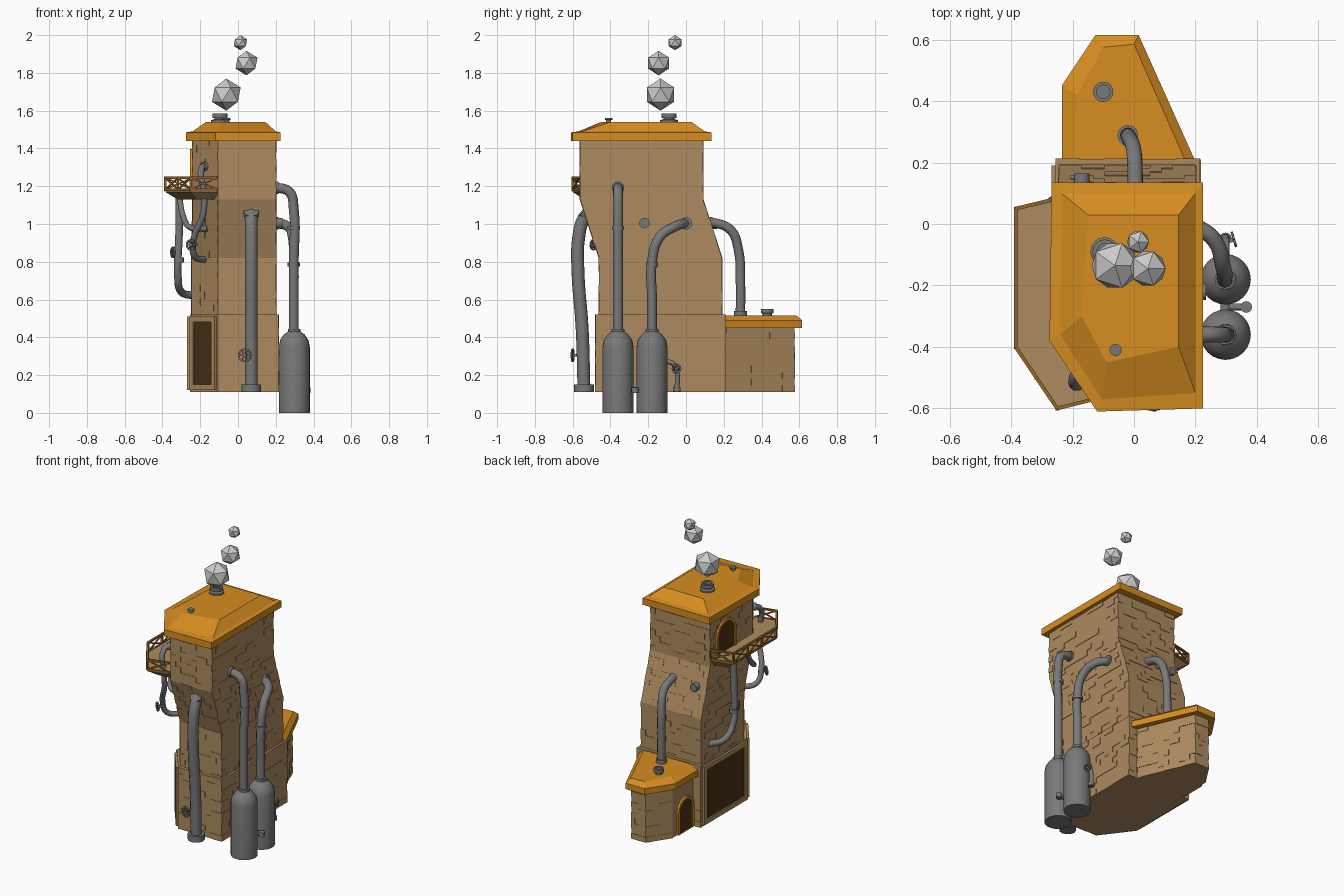
import bpy, bmesh, math, random
from mathutils import Vector, Matrix

if "Cube" in bpy.data.objects:
    bpy.data.objects.remove(bpy.data.objects["Cube"])

random.seed(4)

def material(name, rgb):
    m = bpy.data.materials.new(name)
    m.diffuse_color = (*rgb, 1)
    m.use_nodes = True
    m.node_tree.nodes["Principled BSDF"].inputs["Base Color"].default_value = m.diffuse_color
    return m

STONE = material("stone", (0.42, 0.26, 0.115))
ROOF = material("roof_orange", (0.68, 0.27, 0.015))
WOOD = material("wood", (0.30, 0.13, 0.025))
DARK = material("dark_wood", (0.07, 0.032, 0.01))
METAL = material("metal", (0.19, 0.19, 0.19))

def finish(name, bm, mat=None, smooth=False):
    bmesh.ops.recalc_face_normals(bm, faces=bm.faces)
    me = bpy.data.meshes.new(name)
    bm.to_mesh(me)
    bm.free()
    ob = bpy.data.objects.new(name, me)
    bpy.context.collection.objects.link(ob)
    if mat:
        me.materials.append(mat)
    if smooth:
        smooth_object(ob)
    return ob

def smooth_object(ob):
    bpy.ops.object.select_all(action='DESELECT')
    ob.select_set(True)
    bpy.context.view_layer.objects.active = ob
    bpy.ops.object.shade_smooth_by_angle(angle=math.radians(40))

def loft(name, sections, mat):
    """Stack polygon sections (points, z) into a closed solid."""
    bm = bmesh.new()
    rings = [[bm.verts.new((x, y, z)) for x, y in pts] for pts, z in sections]
    n = len(rings[0])
    for a, b in zip(rings, rings[1:]):
        for i in range(n):
            j = (i + 1) % n
            bm.faces.new((a[i], a[j], b[j], b[i]))
    bm.faces.new(rings[0])
    bm.faces.new(rings[-1])
    return finish(name, bm, mat)

def lathe(name, profile, centre, mat=METAL, axis=(0, 0, 1), sides=16):
    """Turn (radius, height) pairs around an axis."""
    bm = bmesh.new()
    rot = Vector(axis).to_track_quat('Z', 'Y')
    rings = []
    for r, h in profile:
        rings.append([bm.verts.new(rot @ Vector((r * math.cos(t), r * math.sin(t), h)) + Vector(centre))
                      for t in (math.tau * k / sides for k in range(sides))])
    for a, b in zip(rings, rings[1:]):
        for i in range(sides):
            j = (i + 1) % sides
            bm.faces.new((a[i], a[j], b[j], b[i]))
    bm.faces.new(rings[0])
    bm.faces.new(rings[-1])
    return finish(name, bm, mat, True)

def collar(name, centre, r, h, axis=(0, 0, 1)):
    return lathe(name, [(r, -h / 2), (r, h / 2)], centre, METAL, axis, 12)

def pipe(name, points, r):
    cu = bpy.data.curves.new(name, 'CURVE')
    cu.dimensions = '3D'
    cu.bevel_depth, cu.bevel_resolution, cu.resolution_u = r, 4, 5
    cu.use_fill_caps = True
    sp = cu.splines.new('BEZIER')
    sp.bezier_points.add(len(points) - 1)
    for p, co in zip(sp.bezier_points, points):
        p.co = co
        p.handle_left_type = p.handle_right_type = 'AUTO'
    cu.materials.append(METAL)
    ob = bpy.data.objects.new(name, cu)
    bpy.context.collection.objects.link(ob)
    bpy.ops.object.select_all(action='DESELECT')
    ob.select_set(True)
    bpy.context.view_layer.objects.active = ob
    bpy.ops.object.convert(target='MESH')
    smooth_object(bpy.context.object)

def beam(bm, a, b, t):
    a, b = Vector(a), Vector(b)
    m = Matrix.Translation((a + b) / 2) @ (b - a).to_track_quat('Z', 'Y').to_matrix().to_4x4()
    bmesh.ops.create_cube(bm, size=1, matrix=m @ Matrix.Diagonal((t, t, (b - a).length, 1)))

def valve(name, centre, axis, r=0.032):
    rot = Vector(axis).to_track_quat('Z', 'Y')
    bm = bmesh.new()
    rim = [rot @ Vector((r * math.cos(k * math.tau / 12), r * math.sin(k * math.tau / 12), 0)) + Vector(centre)
           for k in range(12)]
    for k in range(12):
        beam(bm, rim[k], rim[(k + 1) % 12], 0.008)
    for k in range(0, 6, 2):
        beam(bm, rim[k], rim[k + 6], 0.006)
    beam(bm, centre, Vector(centre) - Vector(axis).normalized() * 0.05, 0.014)
    finish(name, bm, METAL)

def bricks(name, sections, skip=()):
    """Scatter slightly raised bricks over the walls of a lofted body."""
    bm = bmesh.new()
    for (pa, za), (pb, zb) in zip(sections, sections[1:]):
        n = len(pa)
        for i in range(n):
            if i in skip:
                continue
            j = (i + 1) % n
            a, b = Vector((*pa[i], za)), Vector((*pa[j], za))
            d, c = Vector((*pb[i], zb)), Vector((*pb[j], zb))
            nrm = (b - a).cross(a - d).normalized()
            if nrm.dot(Vector((-(b - a).y, (b - a).x, 0))) < 0:
                nrm = -nrm
            cols = max(2, round((b - a).length / 0.075))
            rows = max(2, round((d - a).length / 0.036))
            for row in range(rows):
                for col in range(cols):
                    if random.random() > 0.38:
                        continue
                    u0 = (col + 0.5 * (row % 2)) / cols
                    u1 = min(1, u0 + 1 / cols)
                    v0, v1 = row / rows, (row + 1) / rows
                    q = [a.lerp(b, u).lerp(d.lerp(c, u), v)
                         for u, v in ((u0, v0), (u1, v0), (u1, v1), (u0, v1))]
                    lo = [bm.verts.new(p - nrm * 0.002) for p in q]
                    hi = [bm.verts.new(p + nrm * 0.003) for p in q]
                    bm.faces.new(hi)
                    for k in range(4):
                        m = (k + 1) % 4
                        bm.faces.new((lo[k], lo[m], hi[m], hi[k]))
    finish(name, bm, STONE)

def door(name, foot, normal, w, h, arched, trim, t=0.018):
    """Dark panel in a raised frame; foot is the bottom centre on the wall."""
    n = Vector(normal).normalized()
    u = Vector((0, 0, 1)).cross(n)
    def outline(g):
        half, top = w / 2 + g, h + g
        if not arched:
            return [(-half, -g), (half, -g), (half, top), (-half, top)]
        arc = [(half * math.cos(k * math.pi / 8), h - w / 2 + half * math.sin(k * math.pi / 8)) for k in range(9)]
        return [(-half, 0), (half, 0)] + arc
    def place(bm, pts, d):
        return [bm.verts.new(Vector(foot) + u * x + Vector((0, 0, z)) + n * d) for x, z in pts]
    bm = bmesh.new()
    bm.faces.new(place(bm, outline(0), 0.005))
    finish(name, bm, DARK)
    bm = bmesh.new()
    rings = [place(bm, outline(g), d) for g, d in ((0, 0), (0, 0.014), (t, 0.014), (t, 0))]
    for a, b in zip(rings, rings[1:]):
        for i in range(len(a)):
            j = (i + 1) % len(a)
            bm.faces.new((a[i], a[j], b[j], b[i]))
    finish(name + "_frame", bm, trim)

# Tower: base plinth and flared upper body
base = [(-.255, .21), (.215, .21), (.215, -.48), (-.105, -.48), (-.255, -.28)]
mid = [(-.245, .19), (.20, .19), (.20, -.46), (-.105, -.46), (-.245, -.26)]
top = [(-.24, .09), (.20, .09), (.20, -.56), (-.105, -.56), (-.24, -.36)]
base_s = [(base, 0.11), (base, 0.52)]
body_s = [(mid, 0.50), (mid, 0.82), (top, 1.13), (top, 1.45)]
loft("tower_base", base_s, STONE)
loft("tower_body", body_s, STONE)
bricks("base_bricks", base_s, skip=(3, 4))
bricks("body_bricks", body_s)

# Tower roof
rim = [(-.268, .135), (.225, .135), (.225, -.60), (-.12, -.61), (-.275, -.38)]
slope = [(-.235, .10), (.20, .10), (.20, -.55), (-.105, -.57), (-.24, -.36)]
crown = [(-.15, .03), (.145, .03), (.145, -.40), (-.09, -.45), (-.17, -.30)]
loft("roof", [(rim, 1.44), (rim, 1.485), (slope, 1.49), (crown, 1.54)], ROOF)

# Rear annex with roof
annex = [(-.20, .18), (-.20, .43), (-.105, .575), (-.0, .575), (.165, .18)]
annex_s = [(annex, 0.11), (annex, 0.46)]
loft("annex", annex_s, STONE)
bricks("annex_bricks", annex_s, skip=(0, 4))
eave = [(-.235, .20), (-.235, .45), (-.125, .615), (.015, .615), (.197, .21)]
cap = [(-.19, .20), (-.185, .42), (-.10, .575), (0, .585), (.165, .21)]
loft("annex_roof", [(eave, 0.45), (eave, 0.49), (cap, 0.515)], ROOF)

# Doors and large shutters
door("annex_door", (-.20, .30, .112), (-1, 0, 0), 0.13, 0.21, True, ROOF)
door("balcony_door", (-.24, -.07, 1.17), (-1, 0, 0), 0.17, 0.21, True, ROOF)
door("side_shutter", (-.255, -.04, .15), (-1, 0, 0), 0.40, 0.33, False, STONE, 0.03)
door("corner_shutter", (-.18, -.38, .15), (-.20, -.15, 0), 0.16, 0.33, False, STONE, 0.03)

# Balcony floor and cross-braced railing
edge = [(-.24, .085), (-.385, .05), (-.385, -.40), (-.25, -.60), (-.11, -.565)]
under = [(-.20, .06), (-.32, .03), (-.32, -.37), (-.22, -.54), (-.10, -.53)]
loft("balcony_floor", [(under, 1.13), (edge, 1.17), (edge, 1.185)], STONE)
bm = bmesh.new()
for (ax, ay), (bx, by) in zip(edge, edge[1:]):
    a, b = Vector((ax, ay, 0)), Vector((bx, by, 0))
    lo, hi = Vector((0, 0, 1.182)), Vector((0, 0, 1.245))
    beam(bm, a + hi, b + hi, 0.012)
    beam(bm, a + lo, b + lo, 0.012)
    n = max(1, round((b - a).length / 0.15))
    for k in range(n):
        p, q = a.lerp(b, k / n), a.lerp(b, (k + 1) / n)
        beam(bm, p + lo, q + hi, 0.008)
        beam(bm, p + hi, q + lo, 0.008)
        beam(bm, p + lo, p + hi, 0.012)
finish("balcony_railing", bm, WOOD)

# Gas tanks with their pipes to the right wall
for k, y in enumerate((-.36, -.18)):
    lathe(f"tank_{k + 1}", [(.082, 0), (.082, .35), (.075, .385), (.055, .415), (.034, .43), (.034, .445)],
          (.298, y, 0), sides=24)
pipe("tank_pipe_1", [(.295, -.36, .42), (.295, -.36, .80), (.295, -.36, 1.08), (.272, -.36, 1.17), (.19, -.36, 1.195)], .026)
pipe("tank_pipe_2", [(.295, -.18, .42), (.295, -.18, .60), (.295, -.18, .80), (.29, -.14, .93), (.26, -.05, .99), (.19, 0, 1.005)], .026)
collar("pipe_collar_1", (.295, -.36, .98), .033, .02)
collar("pipe_collar_2", (.295, -.18, .785), .033, .02)
collar("wall_collar_1", (.205, -.36, 1.193), .033, .02, (1, 0, 0))
collar("wall_collar_2", (.205, 0, 1.003), .033, .02, (1, 0, 0))
collar("right_stub", (.21, -.22, 1.005), .028, .05, (1, 0, 0))
pipe("tank_link", [(.298, -.30, .12), (.298, -.24, .12)], .016)
pipe("tank_link_tap", [(.298, -.27, .12), (.36, -.27, .12)], .012)
collar("tank_link_knob", (.365, -.27, .12), .019, .03)
pipe("drain_pipe", [(.298, -.11, .27), (.298, -.075, .265), (.298, -.052, .23), (.298, -.048, .11)], .013)
collar("drain_foot", (.298, -.048, .125), .02, .025)
valve("drain_valve", (.325, -.05, .235), (1, .3, 0), .022)

# Front standpipe
pipe("front_pipe", [(.07, -.54, .12), (.07, -.55, .45), (.07, -.572, .75), (.07, -.568, .93), (.07, -.54, 1.03), (.07, -.49, 1.08)], .034)
collar("front_pipe_foot", (.07, -.54, .13), .052, .04)
collar("front_pipe_top", (.07, -.53, 1.06), .042, .03, (0, -.7, .7))
valve("front_valve", (.035, -.60, .305), (-.2, -1, 0))

# Rear pipe from annex roof
pipe("rear_pipe", [(-.02, .288, .50), (-.02, .288, .70), (-.015, .278, .86), (0, .235, .97), (.005, .12, 1.015)], .025)
collar("rear_pipe_foot", (-.02, .288, .525), .034, .03)
collar("rear_stub", (-.17, .14, 1.0), .026, .05, (0, 1, 0))

# Left-hand pipes below and around the balcony
pipe("left_pipe", [(-.31, -.06, 1.15), (-.312, -.06, .95), (-.318, -.04, .72), (-.30, .03, .64), (-.23, .10, .62)], .02)
collar("left_pipe_collar", (-.313, -.055, .81), .027, .025)
valve("left_valve", (-.345, -.06, .85), (-1, -.4, 0), .026)
pipe("corner_pipe", [(-.165, -.44, 1.31), (-.195, -.50, 1.29), (-.18, -.525, 1.16), (-.185, -.51, 1.05), (-.235, -.46, .92), (-.23, -.42, .83), (-.17, -.35, .81)], .017)
collar("corner_pipe_collar", (-.18, -.47, 1.305), .024, .02, (-.8, -.6, 0))
pipe("branch_pipe", [(-.31, -.20, 1.14), (-.29, -.27, 1.04), (-.25, -.36, .98), (-.16, -.42, .975)], .015)
valve("corner_valve", (-.25, -.49, .89), (-.6, -.8, 0), .026)

# Chimneys and vents
lathe("chimney", [(.047, 0), (.047, .02), (.03, .025), (.03, .03), (.04, .032), (.04, .055), (.026, .055), (.026, .035)],
      (-.095, -.09, 1.53))
lathe("roof_vent", [(.014, 0), (.014, .025), (.02, .027), (.02, .036)], (-.06, -.41, 1.525), sides=12)
lathe("annex_vent", [(.024, 0), (.024, .015), (.033, .02), (.033, .04), (.022, .04), (.022, .03)], (-.10, .43, .51))

# Faceted smoke puffs
for k, (x, y, z, r) in enumerate(((-.062, -.135, 1.685, .085), (.045, -.145, 1.852, .065), (.013, -.058, 1.96, .04))):
    bm = bmesh.new()
    bmesh.ops.create_icosphere(bm, subdivisions=1, radius=r, matrix=Matrix.Translation((x, y, z)))
    finish(f"smoke_puff_{k + 1}", bm)
